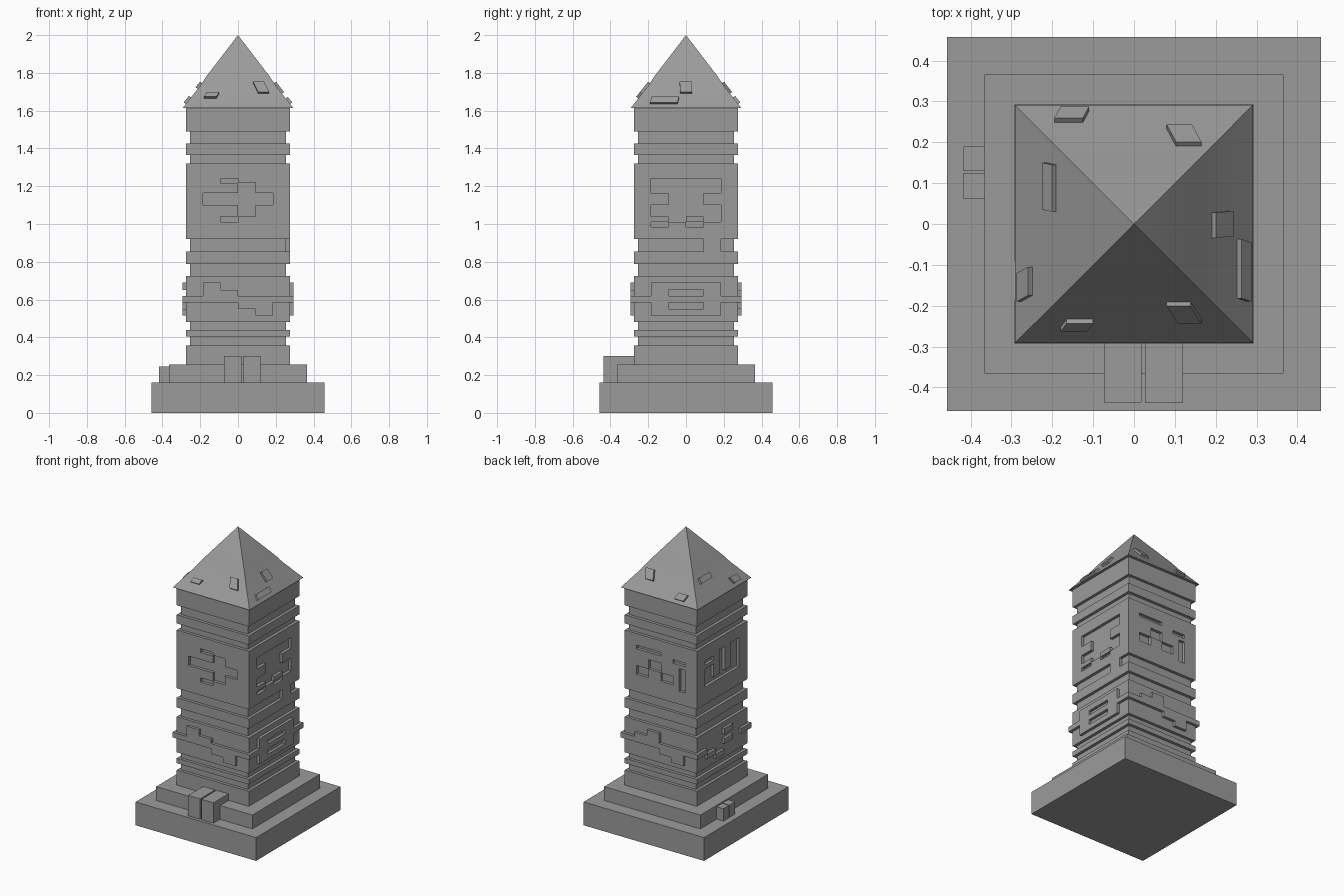
import bpy
from mathutils import Vector

if "Cube" in bpy.data.objects:
    bpy.data.objects.remove(bpy.data.objects["Cube"], do_unlink=True)

stone = bpy.data.materials.new("grey_stone")
stone.use_nodes = True
GREY = (0.33, 0.33, 0.33, 1)
stone.diffuse_color = GREY
stone.node_tree.nodes["Principled BSDF"].inputs["Base Color"].default_value = GREY

WALL, CORE, RELIEF = 0.274, 0.254, 0.293
QUADS = [(0, 3, 2, 1), (4, 5, 6, 7), (0, 1, 5, 4), (1, 2, 6, 5), (2, 3, 7, 6), (3, 0, 4, 7)]

# Outward direction and horizontal axis of each tower side
SIDES = {
    "front": (Vector((0, -1, 0)), Vector((1, 0, 0))),
    "left": (Vector((1, 0, 0)), Vector((0, 1, 0))),
    "back": (Vector((0, 1, 0)), Vector((1, 0, 0))),
    "right": (Vector((-1, 0, 0)), Vector((0, 1, 0))),
}


def make(name, verts, faces):
    mesh = bpy.data.meshes.new(name)
    mesh.from_pydata(verts, [], faces)
    mesh.materials.append(stone)
    ob = bpy.data.objects.new(name, mesh)
    bpy.context.collection.objects.link(ob)
    bpy.context.view_layer.objects.active = ob
    bpy.ops.object.select_all(action="DESELECT")
    ob.select_set(True)
    bpy.ops.object.mode_set(mode="EDIT")
    bpy.ops.mesh.select_all(action="SELECT")
    bpy.ops.mesh.normals_make_consistent(inside=False)
    bpy.ops.object.mode_set(mode="OBJECT")
    return ob


def box(name, x0, x1, y0, y1, z0, z1):
    ring = [(x0, y0), (x1, y0), (x1, y1), (x0, y1)]
    return make(name, [(x, y, z) for z in (z0, z1) for x, y in ring], QUADS)


def slab(name, half, z0, z1):
    return box(name, -half, half, -half, half, z0, z1)


def side_box(name, side, rect, inner, outer):
    """Box on one side of the tower; rect = (u0, u1, z0, z1)."""
    out, along = SIDES[side]
    u0, u1, z0, z1 = rect
    a, b = out * inner + along * u0, out * outer + along * u1
    return box(name, min(a.x, b.x), max(a.x, b.x), min(a.y, b.y), max(a.y, b.y), z0, z1)


# Stepped base
slab("base_plinth", 0.458, 0, 0.16)
slab("base_step", 0.366, 0.16, 0.255)

# Blocks lying on the plinth
for i, (x0, x1) in enumerate([(-0.073, 0.018), (0.027, 0.12)]):
    box(f"front_block_{i}", x0, x1, -0.437, -0.26, 0.16, 0.30)
for i, (y0, y1) in enumerate([(0.063, 0.125), (0.13, 0.19)]):
    box(f"side_block_{i}", -0.417, -0.36, y0, y1, 0.16, 0.245)

# Shaft: raised bands alternating with grooves
levels = [0.255, 0.358, 0.405, 0.44, 0.48, 0.725, 0.788, 0.855, 0.92, 1.32, 1.365, 1.425, 1.49, 1.615]
bands = []
for i, (z0, z1) in enumerate(zip(levels, levels[1:])):
    groove = i % 2
    bands.append(slab(f"groove_{i}" if groove else f"band_{i}", CORE if groove else WALL, z0, z1))
glyph_band = bands[8]

# Engraved glyphs on the tall band
S, M = 0.185, 0.092
engraving = {
    "front": [(-M, 0, 1.215, 1.24), (-S, 0, 1.10, 1.165), (0, M, 1.04, 1.22),
              (M, S, 1.10, 1.165), (-M, 0, 1.01, 1.04)],
    "left": [(-S, S, 1.215, 1.24), (-S, -M, 1.165, 1.215), (M, S, 1.165, 1.215),
             (-M, M, 1.10, 1.215), (-S, -M, 1.04, 1.10), (M, S, 1.01, 1.10),
             (-M, M, 1.04, 1.10), (-M, 0, 1.01, 1.04), (-S, -M, 0.985, 1.01),
             (0, M, 0.985, 1.01)],
    "back": [(0, S, 1.215, 1.24), (M, S, 1.04, 1.10), (0, M, 1.10, 1.165),
             (-M, 0, 1.04, 1.10), (-S, -M, 1.19, 1.215), (-S, -0.14, 1.01, 1.165)],
    "right": [(M, S, 1.04, 1.165), (-M, M, 1.04, 1.075), (-0.03, 0.03, 1.075, 1.24),
              (-S, -M, 1.04, 1.24), (M, S, 1.19, 1.22)],
}
for side, rects in engraving.items():
    for rect in rects:
        cutter = side_box("cutter", side, rect, CORE, WALL + 0.05)
        mod = glyph_band.modifiers.new("engrave", "BOOLEAN")
        mod.operation, mod.solver, mod.object = "DIFFERENCE", "EXACT", cutter
        bpy.context.view_layer.objects.active = glyph_band
        bpy.ops.object.modifier_apply(modifier=mod.name)
        bpy.data.objects.remove(cutter, do_unlink=True)

# Raised ribbon around the lower band, broken by the side plaques
R = RELIEF
ribbon = {
    "front": [(-R, R, 0.585, 0.62), (-S, -M, 0.62, 0.69), (-M, 0, 0.62, 0.65),
              (0, S, 0.55, 0.585), (M, S, 0.515, 0.55)],
    "left": [(-R, -S, 0.585, 0.62), (S, R, 0.585, 0.62), (-S, -M, 0.515, 0.69),
             (M, S, 0.515, 0.69), (-M, M, 0.65, 0.69), (-M, M, 0.585, 0.62),
             (-M, M, 0.515, 0.55)],
    "back": [(-R, R, 0.585, 0.62), (M, S, 0.62, 0.65), (0, M, 0.62, 0.69),
             (-M, 0, 0.55, 0.585), (-S, -M, 0.515, 0.585)],
    "right": [(S, R, 0.585, 0.62), (-R, -S, 0.585, 0.62), (M, S, 0.55, 0.585),
              (-M, 0, 0.65, 0.69), (-M, 0, 0.585, 0.62), (0, M, 0.515, 0.55)],
}
for side, rects in ribbon.items():
    for i, rect in enumerate(rects):
        side_box(f"{side}_ribbon_{i}", side, rect, WALL - 0.005, RELIEF)
side_box("groove_peg", "left", (M, S, 0.855, 0.92), CORE - 0.01, WALL)

# Pyramid roof with a slight kink
profile = [(0.292, 1.615), (0.20, 1.732), (0.165, 1.785)]
verts = [(sx * r, sy * r, z) for r, z in profile
         for sx, sy in ((-1, -1), (1, -1), (1, 1), (-1, 1))] + [(0, 0, 2.0)]
faces = [(0, 3, 2, 1)]
for k in range(4):
    n = (k + 1) % 4
    faces += [(k, n, n + 4, k + 4), (k + 4, n + 4, n + 8, k + 8), (k + 8, n + 8, 12)]
make("roof", verts, faces)
bpy.ops.object.shade_smooth_by_angle(angle=0.5)


# Slanted tiles on the roof slopes
def roof_tile(name, side, u0, u1, z0, z1, lean):
    out, along = SIDES[side]
    normal = (out * 0.79 + Vector((0, 0, 0.62))) * 0.014
    corners = []
    for u, z in ((u0, z0), (u1, z0), (u1 + lean, z1), (u0 + lean, z1)):
        r = 0.292 - (z - 1.615) * 0.786
        corners.append(out * r + along * u + Vector((0, 0, z)))
    make(name, [c - normal * 0.5 for c in corners] + [c + normal for c in corners], QUADS)


tiles = [
    ("front", -0.18, -0.115, 1.665, 1.69, 0.015), ("front", 0.107, 0.165, 1.69, 1.745, -0.027),
    ("left", -0.19, -0.045, 1.635, 1.665, 0.008), ("left", -0.03, 0.032, 1.69, 1.745, -0.004),
    ("back", -0.18, -0.11, 1.635, 1.67, -0.015), ("back", 0.08, 0.142, 1.69, 1.745, 0.023),
    ("right", 0.035, 0.15, 1.715, 1.745, -0.005), ("right", -0.19, -0.12, 1.635, 1.67, 0.015),
]
for i, t in enumerate(tiles):
    roof_tile(f"roof_tile_{i}", *t)
